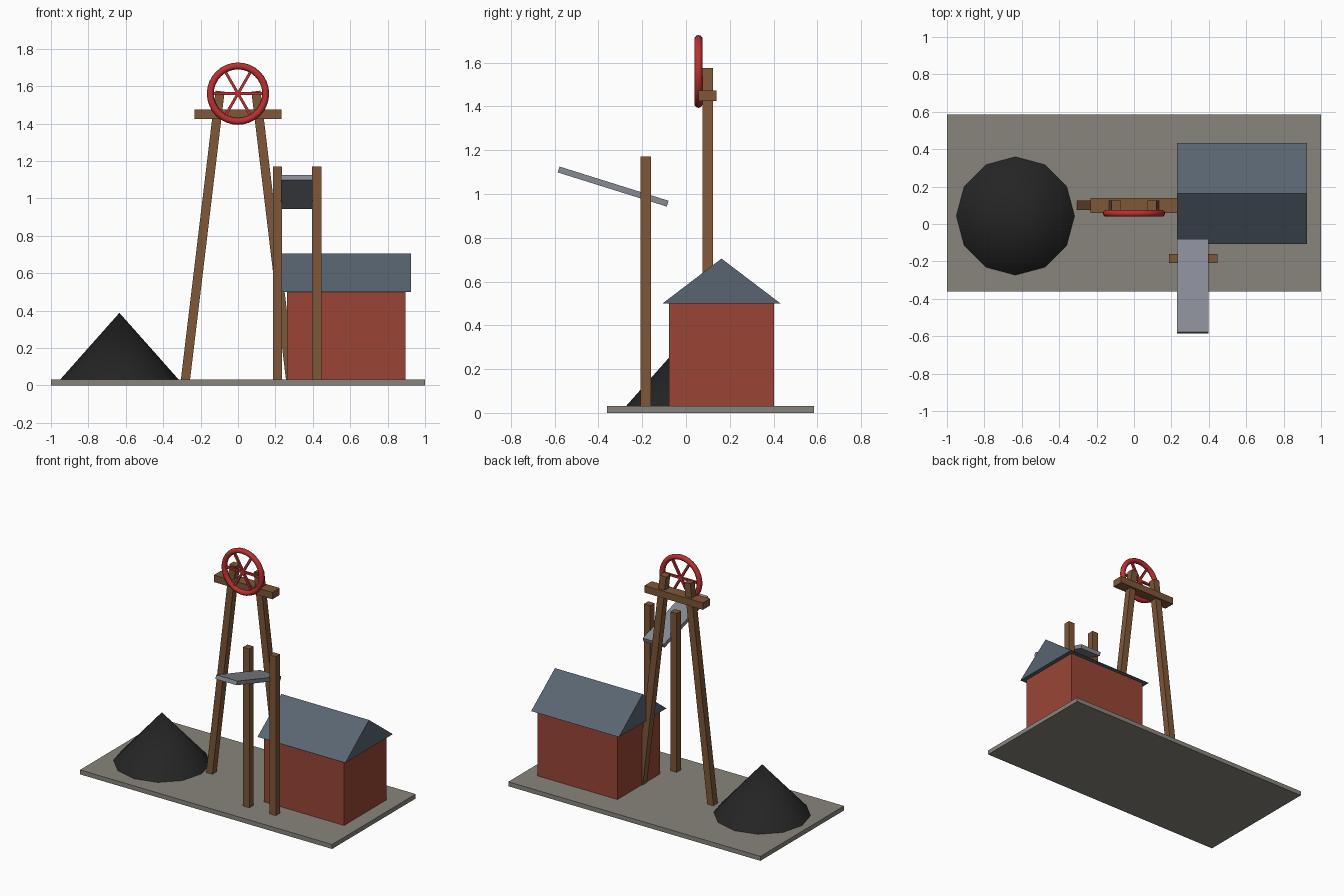
import bpy, bmesh, math
from mathutils import Vector

if "Cube" in bpy.data.objects:
    bpy.data.objects.remove(bpy.data.objects["Cube"])


def mat(name, *rgb):
    m = bpy.data.materials.new(name)
    m.diffuse_color = (*rgb, 1)
    m.use_nodes = True
    m.node_tree.nodes["Principled BSDF"].inputs["Base Color"].default_value = m.diffuse_color
    return m


stone = mat("stone", 0.25, 0.235, 0.20)
wood = mat("wood", 0.21, 0.095, 0.04)
brick = mat("brick", 0.32, 0.06, 0.035)
slate = mat("slate", 0.10, 0.13, 0.165)
steel = mat("steel", 0.25, 0.26, 0.30)
coal = mat("coal", 0.018, 0.018, 0.018)
red = mat("red_paint", 0.50, 0.03, 0.03)


def box(name, lo, hi, m, rot=(0, 0, 0)):
    lo, hi = Vector(lo), Vector(hi)
    bpy.ops.mesh.primitive_cube_add(size=1, location=(lo + hi) / 2, rotation=rot)
    o = bpy.context.object
    o.name = name
    o.scale = hi - lo
    o.data.materials.append(m)
    return o


def beam(name, a, b, w, m):
    """Square bar from a to b."""
    a, b = Vector(a), Vector(b)
    d, c = b - a, (a + b) / 2
    half = Vector((w / 2, w / 2, d.length / 2))
    rot = (0, math.atan2(d.x, d.z), 0)
    return box(name, c - half, c + half, m, rot)


# ground slab
box("base", (-1, -0.362, 0), (1, 0.585, 0.032), stone)

# coal heap
bpy.ops.mesh.primitive_cone_add(vertices=12, radius1=0.318, depth=0.358,
                                location=(-0.634, 0.043, 0.209))
heap = bpy.context.object
heap.name = "coal_heap"
heap.data.materials.append(coal)
bpy.ops.object.shade_smooth_by_angle(angle=math.radians(30))

# winding tower: leaning legs and cross beam
for side, s in (("left", -1), ("right", 1)):
    beam(side + "_tower_leg", (s * 0.281, 0.1, 0.03), (s * 0.096, 0.1, 1.573), 0.049, wood)
box("tower_cross_beam", (-0.232, 0.058, 1.424), (0.232, 0.14, 1.474), wood)

# pulley wheel: rim and three full-width spokes
wc = Vector((0, 0.057, 1.56))
bpy.ops.mesh.primitive_torus_add(major_radius=0.148, minor_radius=0.0185,
                                 major_segments=32, minor_segments=10,
                                 location=wc, rotation=(math.pi / 2, 0, 0))
rim = bpy.context.object
rim.name = "wheel_rim"
rim.data.materials.append(red)
bpy.ops.object.shade_smooth_by_angle(angle=math.radians(40))
for i in range(3):
    a = math.pi / 2 + i * math.pi / 3
    d = Vector((math.sin(a), 0, math.cos(a))) * 0.148
    beam(f"wheel_spoke_{i + 1}", wc - d, wc + d, 0.015, red)

# chute posts and sloping chute
for side, x in (("left", 0.211), ("right", 0.421)):
    box(side + "_chute_post", (x - 0.025, -0.209, 0.03), (x + 0.025, -0.16, 1.171), wood)
c, h = Vector((0.315, -0.333, 1.034)), Vector((0.084, 0.261, 0.014))
box("chute", c - h, c + h, steel, (math.radians(-17.4), 0, 0))

# engine house
box("house_walls", (0.262, -0.078, 0.03), (0.896, 0.402, 0.5), brick)

# gabled roof: triangular profile extruded along x
bm = bmesh.new()
tri = [bm.verts.new((0.23, y, z)) for y, z in ((-0.107, 0.5), (0.432, 0.5), (0.162, 0.705))]
face = bm.faces.new(tri)
out = bmesh.ops.extrude_face_region(bm, geom=[face])["geom"]
bmesh.ops.translate(bm, vec=(0.696, 0, 0),
                    verts=[v for v in out if isinstance(v, bmesh.types.BMVert)])
bmesh.ops.recalc_face_normals(bm, faces=bm.faces)
mesh = bpy.data.meshes.new("house_roof")
bm.to_mesh(mesh)
bm.free()
mesh.materials.append(slate)
bpy.context.collection.objects.link(bpy.data.objects.new("house_roof", mesh))
